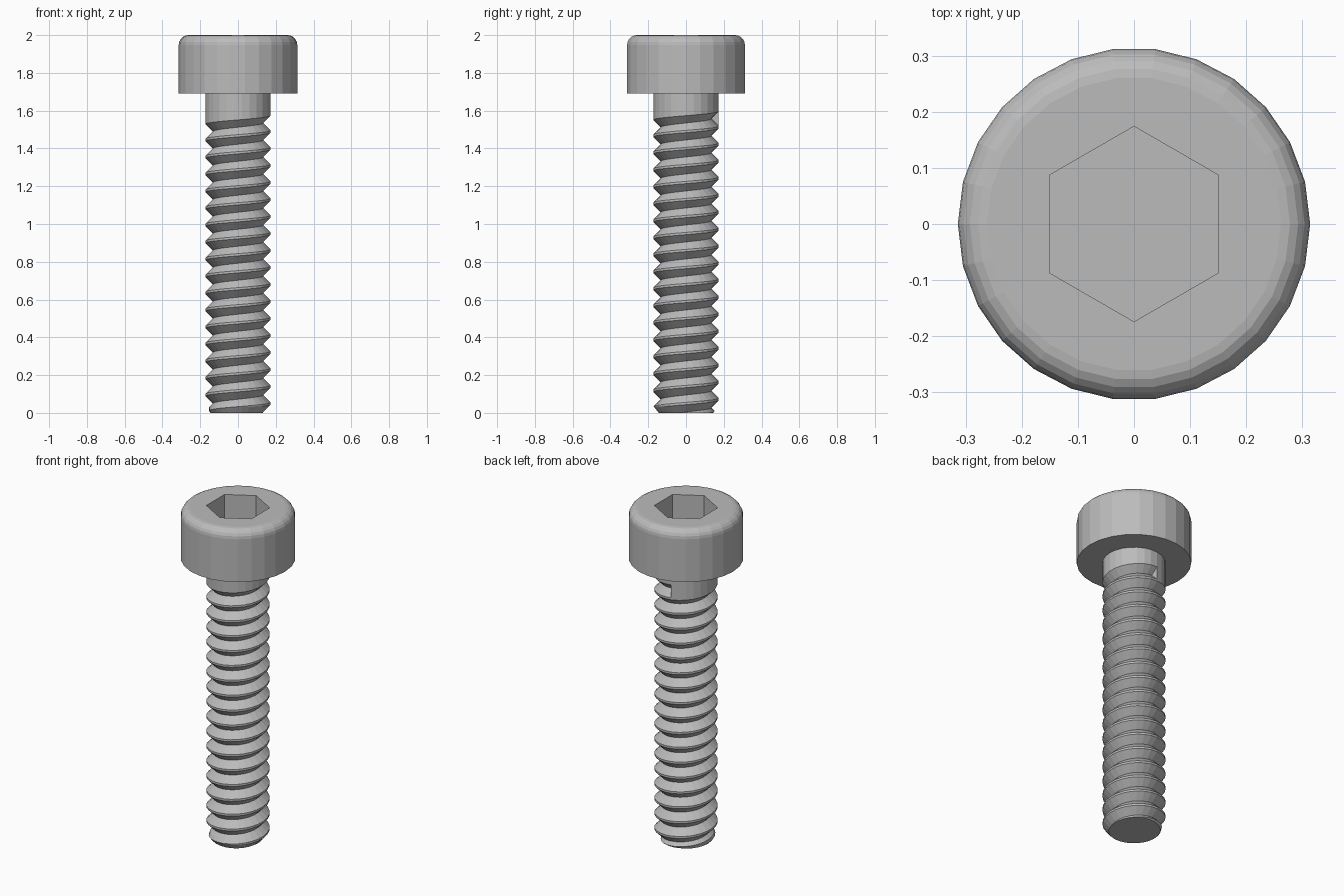
import bpy
import bmesh
from math import sin, cos, pi, tau

cube = bpy.data.objects.get("Cube")
if cube:
    bpy.data.objects.remove(cube, do_unlink=True)

SIDES = 26
HEAD_R, HEAD_LOW, HEAD_TOP, FILLET = 0.314, 1.69, 2.0, 0.052
HEX_R, HEX_DEPTH = 0.174, 0.18
CREST, ROOT, PITCH, TURNS = 0.173, 0.133, 0.09, 18
END_STEP = 7                      # column where the thread groove stops
END_Z = 1.559                     # groove centre height at that column
TIP_R = 0.145

steel = bpy.data.materials.new("grey_steel")
steel.use_nodes = True
grey = (0.5, 0.5, 0.5, 1)
steel.diffuse_color = grey
steel.node_tree.nodes["Principled BSDF"].inputs["Base Color"].default_value = grey


def finish(bm, name):
    bmesh.ops.recalc_face_normals(bm, faces=bm.faces)
    mesh = bpy.data.meshes.new(name)
    bm.to_mesh(mesh)
    bm.free()
    mesh.materials.append(steel)
    obj = bpy.data.objects.new(name, mesh)
    bpy.context.collection.objects.link(obj)
    return obj


def ring(bm, radius, z, count, turn=0.0):
    return [bm.verts.new((radius * cos(turn + tau * i / count),
                          radius * sin(turn + tau * i / count), z))
            for i in range(count)]


def bridge(bm, a, b):
    for i in range(len(a)):
        j = (i + 1) % len(a)
        bm.faces.new((a[i], a[j], b[j], b[i]))


def loop_edges(bm, loop):
    return [bm.edges.get((loop[i - 1], loop[i])) for i in range(len(loop))]


# Head: turned cylinder with a rounded top edge and a hexagonal socket
bm = bmesh.new()
profile = [(HEAD_R, HEAD_LOW)]
for k in range(6):
    a = k * pi / 10
    profile.append((HEAD_R - FILLET + FILLET * cos(a),
                    HEAD_TOP - FILLET + FILLET * sin(a)))
rings = [ring(bm, r, z, SIDES) for r, z in profile]
for lower, upper in zip(rings, rings[1:]):
    bridge(bm, lower, upper)
bm.faces.new(rings[0])
rim = ring(bm, HEX_R, HEAD_TOP, 6, pi / 2)
floor = ring(bm, HEX_R, HEAD_TOP - HEX_DEPTH, 6, pi / 2)
bridge(bm, rim, floor)
bm.faces.new(floor)
bmesh.ops.triangle_fill(bm, use_beauty=True,
                        edges=loop_edges(bm, rings[-1]) + loop_edges(bm, rim))
finish(bm, "socket_head")

# Threaded shank: a V groove swept along a right-handed helix
half, flat = PITCH / 2, 0.006
section = [(-half, CREST), (flat - half, CREST),
           ((flat - half) / 2, (CREST + ROOT) / 2), (0, ROOT),
           ((half - flat) / 2, (CREST + ROOT) / 2),
           (half - flat, CREST), (half, CREST)]


def point(bm, step, radius, z):
    # the tip is chamfered by limiting the radius near the bottom
    radius = min(radius, TIP_R + 0.8 * z)
    a = tau * (step + END_STEP) / SIDES
    return bm.verts.new((radius * cos(a), radius * sin(a), z))


bm = bmesh.new()
columns = []
for step in range(-TURNS * SIDES, 1):
    centre = END_Z + PITCH * step / SIDES
    columns.append([point(bm, step, r, centre + dz) for dz, r in section])
for left, right in zip(columns, columns[1:]):
    for i in range(len(section) - 1):
        bm.faces.new((left[i], right[i], right[i + 1], left[i + 1]))

# Plain neck above the last turn, reaching into the head
neck_top = HEAD_LOW + 0.03
last = [c[-1] for c in columns[-SIDES - 1:]]
top = [point(bm, s, CREST, neck_top) for s in range(-SIDES, 0)]
for i in range(SIDES):
    corners = [last[i], last[i + 1], top[(i + 1) % SIDES], top[i]]
    if i == 0:
        corners.append(last[-1])
    bm.faces.new(corners)
bm.faces.new(top)

# Upright wall where the groove ends
bm.faces.new(columns[-1])
bmesh.ops.remove_doubles(bm, verts=bm.verts, dist=0.0001)

# Flat tip
cut = bmesh.ops.bisect_plane(bm, geom=bm.verts[:] + bm.edges[:] + bm.faces[:],
                             plane_co=(0, 0, 0), plane_no=(0, 0, 1),
                             clear_inner=True)
tip = [e for e in cut["geom_cut"]
       if isinstance(e, bmesh.types.BMEdge) and e.is_boundary]
bmesh.ops.holes_fill(bm, edges=tip, sides=0)
finish(bm, "threaded_shank")
